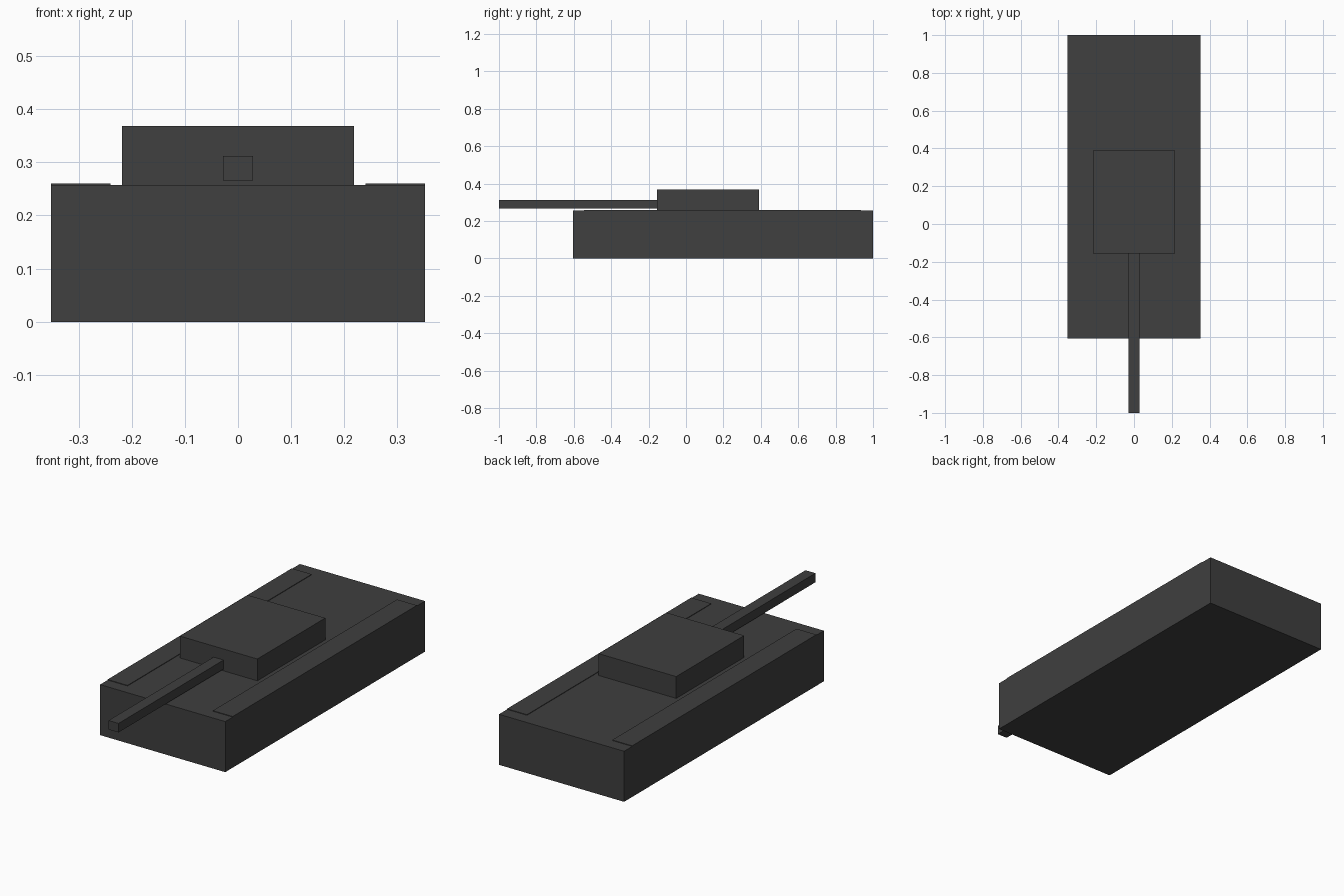
import bpy

if "Cube" in bpy.data.objects:
    bpy.data.objects.remove(bpy.data.objects["Cube"])

dark = bpy.data.materials.new("dark_grey")
dark.diffuse_color = (0.05, 0.05, 0.05, 1)
dark.use_nodes = True
dark.node_tree.nodes["Principled BSDF"].inputs["Base Color"].default_value = dark.diffuse_color


def box(name, x, y, z):
    """Box spanning the given (min, max) ranges."""
    spans = (x, y, z)
    bpy.ops.mesh.primitive_cube_add(size=1, location=[(a + b) / 2 for a, b in spans])
    ob = bpy.context.object
    ob.name = name
    ob.scale = [b - a for a, b in spans]
    bpy.ops.object.transform_apply(location=False, rotation=False, scale=True)
    ob.data.materials.append(dark)
    return ob


HALF_WIDTH = 0.352
DECK = 0.257

# Hull block
box("hull", (-HALF_WIDTH, HALF_WIDTH), (-0.605, 1.0), (0, DECK))

# Slightly raised track covers along both sides of the deck
for side, x in (("left", (-HALF_WIDTH, -0.24)), ("right", (0.24, HALF_WIDTH))):
    box("track_cover_" + side, x, (-0.545, 0.935), (DECK, 0.26))

# Turret
box("turret", (-0.218, 0.218), (-0.156, 0.39), (DECK, 0.368))

# Gun barrel, seated just inside the turret front
box("gun_barrel", (-0.028, 0.028), (-1.0, -0.15), (0.266, 0.312))
